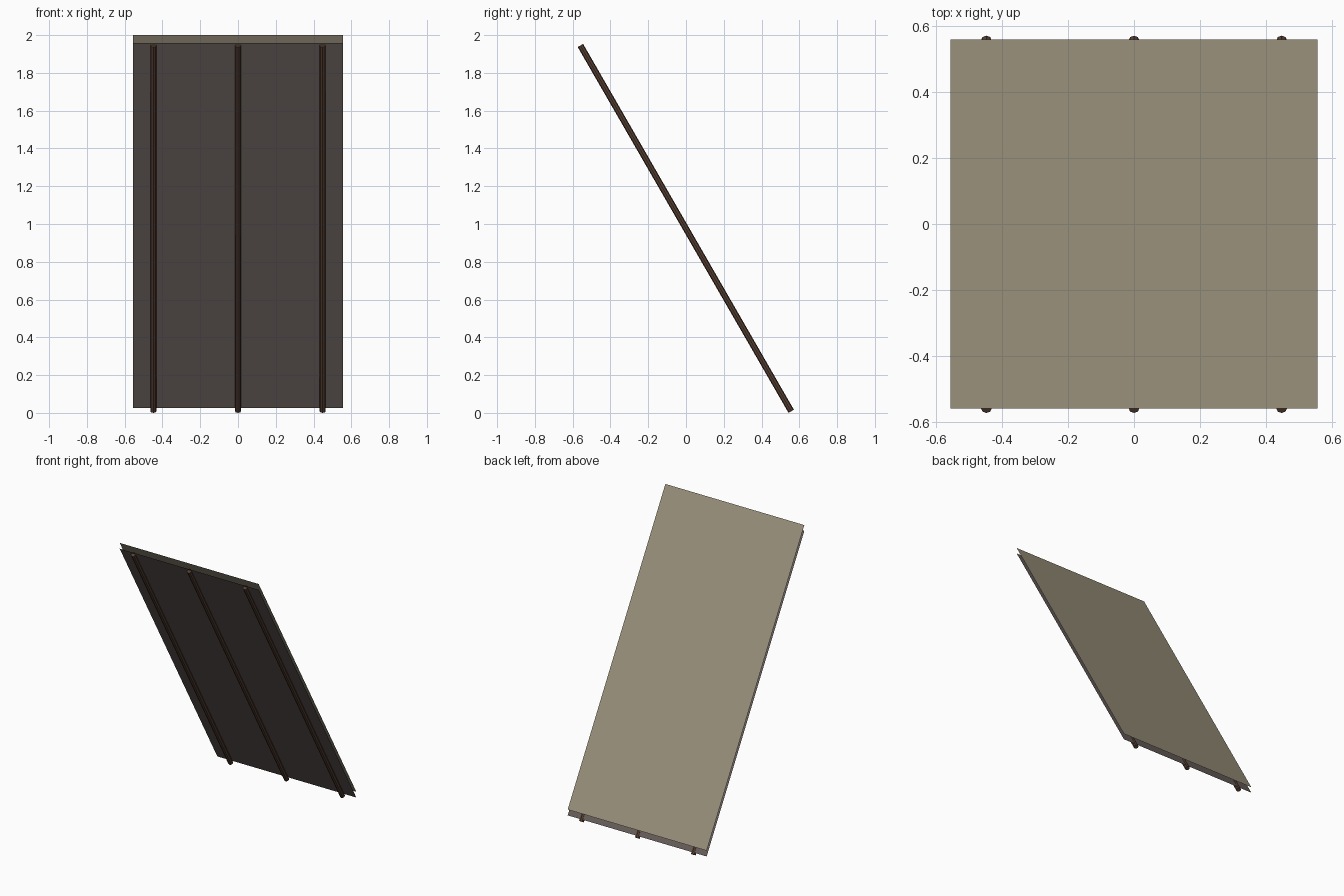
import bpy
from mathutils import Vector

if "Cube" in bpy.data.objects:
    bpy.data.objects.remove(bpy.data.objects["Cube"])

HALF = 0.557       # half width and half depth of the sheets
RISE = 1.932       # height gained over the 60 degree slope


def material(name, rgb):
    m = bpy.data.materials.new(name)
    m.diffuse_color = (*rgb, 1.0)
    m.use_nodes = True
    m.node_tree.nodes["Principled BSDF"].inputs["Base Color"].default_value = m.diffuse_color
    return m


tan = material("weathered_shingle", (0.33, 0.29, 0.205))
grey = material("dark_boards", (0.14, 0.115, 0.105))
brown = material("pole_wood", (0.095, 0.052, 0.033))


def sheet(name, z_low, mat):
    """Single-faced sloping sheet, outer side towards +y and +z."""
    verts = [(-HALF, -HALF - 0.002, z_low + RISE), (HALF, -HALF - 0.002, z_low + RISE),
             (HALF, HALF + 0.002, z_low), (-HALF, HALF + 0.002, z_low)]
    mesh = bpy.data.meshes.new(name)
    mesh.from_pydata(verts, [], [(0, 3, 2, 1)])
    mesh.update()
    if mesh.polygons[0].normal.z < 0:
        mesh.flip_normals()
    mesh.materials.append(mat)
    ob = bpy.data.objects.new(name, mesh)
    bpy.context.collection.objects.link(ob)


# Roof covering and the lining just beneath it
sheet("roof_covering", 0.068, tan)
sheet("roof_lining", 0.026, grey)

# Three round rafters half sunk into the lining
low, high = Vector((0, 0.557, 0.0085)), Vector((0, -0.559, 1.945))
axis = high - low
for label, x in (("left", -0.448), ("middle", 0.0), ("right", 0.448)):
    centre = (low + high) / 2 + Vector((x, 0, 0))
    bpy.ops.mesh.primitive_cylinder_add(
        vertices=8, radius=0.0165, depth=axis.length, location=centre,
        rotation=axis.to_track_quat('Z', 'Y').to_euler())
    rafter = bpy.context.object
    rafter.name = label + "_rafter"
    rafter.data.materials.append(brown)
    bpy.ops.object.shade_smooth_by_angle()
